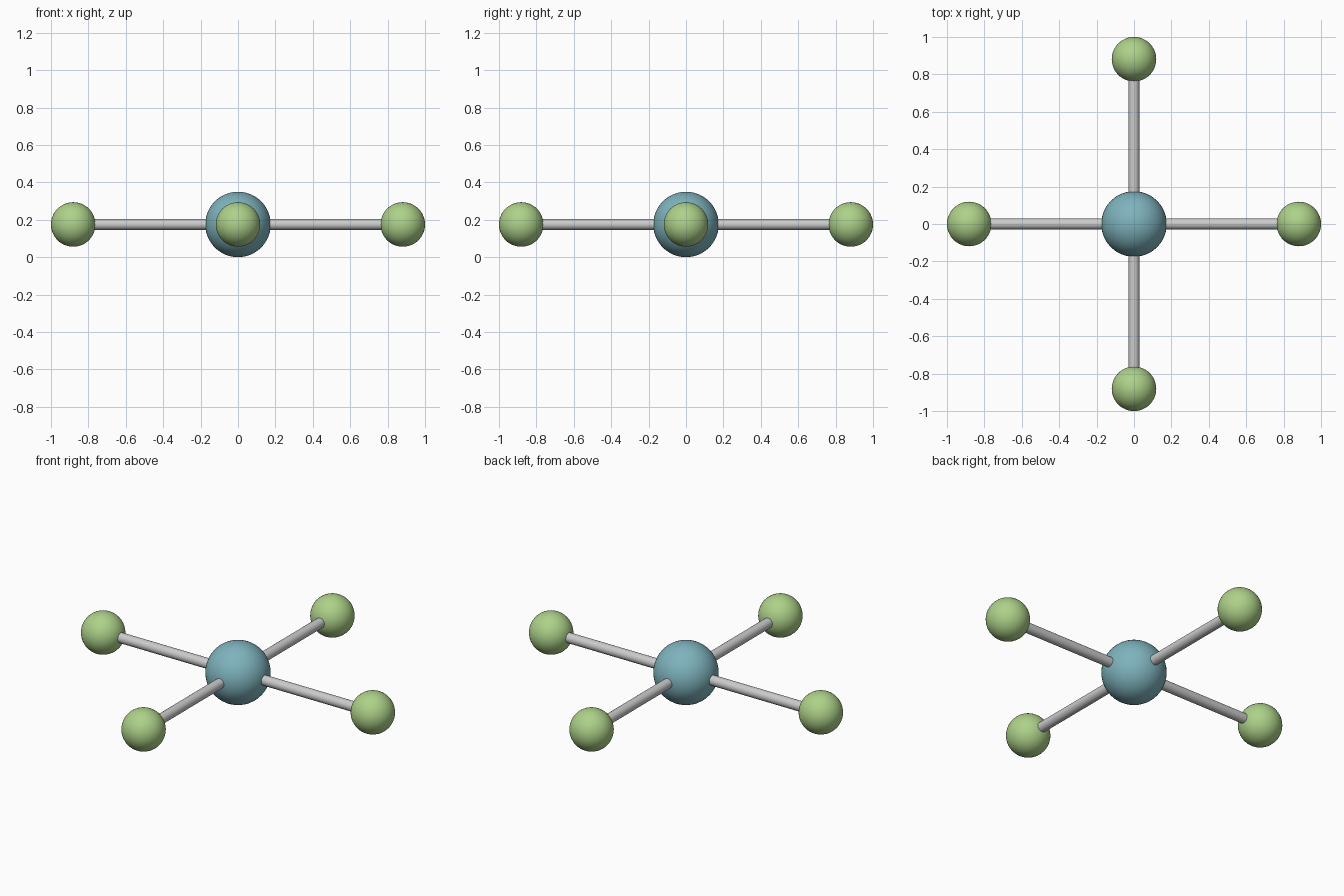
import bpy
from math import pi, cos, sin
from mathutils import Vector

if "Cube" in bpy.data.objects:
    bpy.data.objects.remove(bpy.data.objects["Cube"])

CORE_R, BALL_R, ROD_R = 0.175, 0.119, 0.029
REACH = 1.0 - BALL_R          # centre of the outer balls
CENTRE = Vector((0, 0, CORE_R))


def material(name, rgb):
    mat = bpy.data.materials.new(name)
    mat.diffuse_color = (*rgb, 1)
    mat.use_nodes = True
    mat.node_tree.nodes["Principled BSDF"].inputs["Base Color"].default_value = mat.diffuse_color
    return mat


def ball(name, loc, radius, mat):
    bpy.ops.mesh.primitive_uv_sphere_add(segments=48, ring_count=24, radius=radius, location=loc)
    ob = bpy.context.object
    ob.name = name
    ob.data.materials.append(mat)
    bpy.ops.object.shade_smooth()


def rod(name, start, end):
    axis = end - start
    bpy.ops.mesh.primitive_cylinder_add(
        vertices=24, radius=ROD_R, depth=axis.length, location=(start + end) / 2,
        rotation=axis.to_track_quat('Z', 'Y').to_euler())
    bpy.context.object.name = name
    bpy.ops.object.shade_smooth_by_angle()


teal = material("teal", (0.21, 0.45, 0.51))
green = material("green", (0.42, 0.64, 0.25))

# Central atom
ball("central_atom", CENTRE, CORE_R, teal)

# Four outer atoms in a flat square, each joined to the centre by a bond
for i in range(4):
    a = i * pi / 2
    tip = CENTRE + REACH * Vector((cos(a), sin(a), 0))
    ball(f"outer_atom_{i + 1}", tip, BALL_R, green)
    rod(f"bond_{i + 1}", CENTRE, tip)
